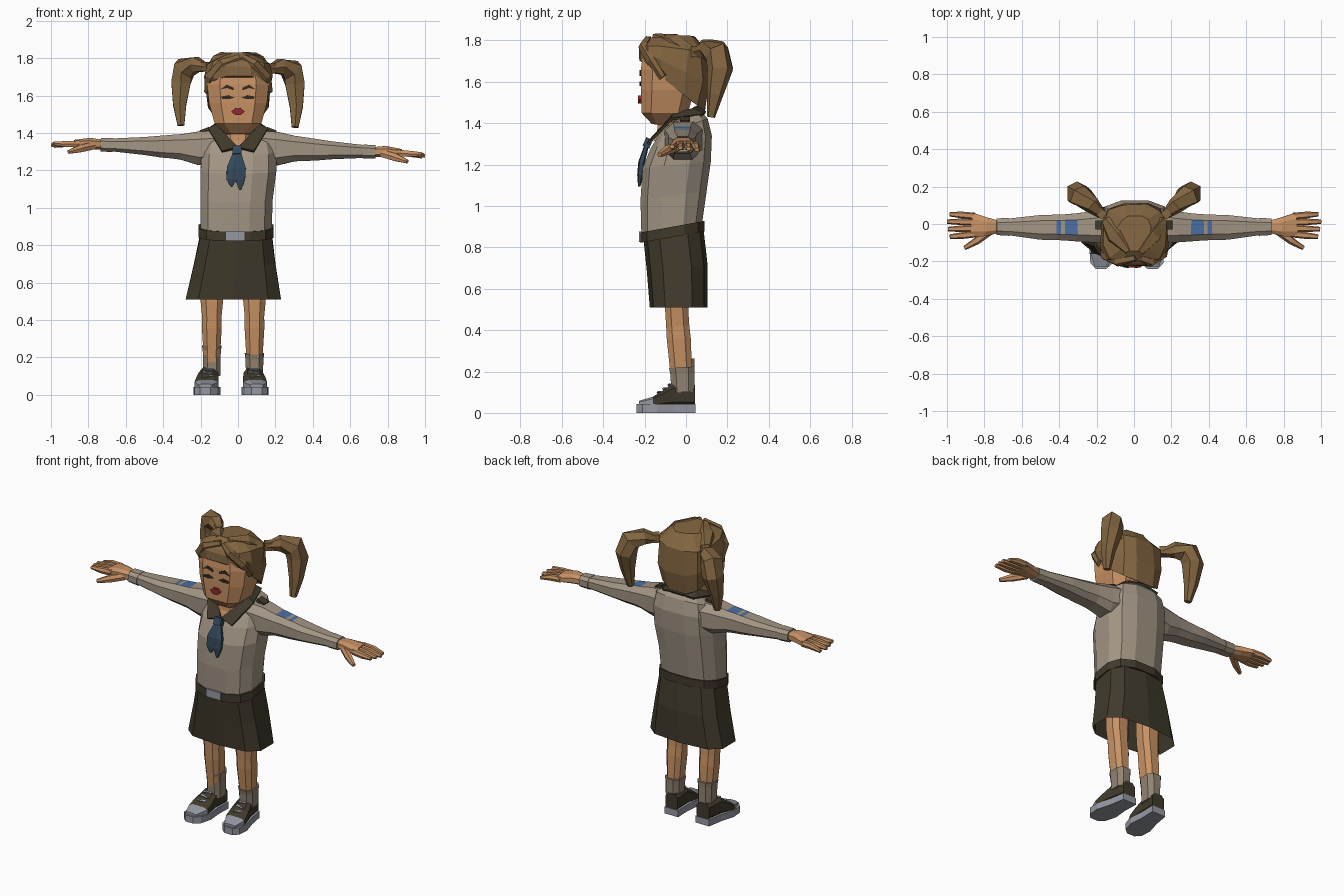
import bpy, bmesh, math, random
from mathutils import Vector

random.seed(4)
cube = bpy.data.objects.get("Cube")
if cube:
    bpy.data.objects.remove(cube)


def material(name, r, g, b):
    lin = [((c / 255 + 0.055) / 1.055) ** 2.4 for c in (r, g, b)] + [1]
    m = bpy.data.materials.new(name)
    m.use_nodes = True
    m.diffuse_color = lin
    m.node_tree.nodes["Principled BSDF"].inputs["Base Color"].default_value = lin
    return m


SKIN = material("skin", 200, 146, 100)
HAIR = material("brown_hair", 132, 102, 65)
SHIRT = material("khaki_shirt", 162, 149, 132)
OLIVE = material("dark_olive", 64, 58, 43)
SLATE = material("slate_scarf", 52, 72, 90)
BLUE = material("blue_patch", 75, 112, 165)
GREY = material("pale_grey", 150, 152, 162)
RED = material("lip_red", 150, 40, 45)
DARK = material("dark_brow", 50, 42, 32)
SOCK = material("sock_beige", 146, 132, 114)


def finish(name, bm, mats):
    bmesh.ops.recalc_face_normals(bm, faces=bm.faces)
    mesh = bpy.data.meshes.new(name)
    bm.to_mesh(mesh)
    bm.free()
    for m in mats:
        mesh.materials.append(m)
    ob = bpy.data.objects.new(name, mesh)
    bpy.context.collection.objects.link(ob)
    return ob


def loft(name, rings, mats, n=8, p=0.75, cap=True, jitter=0, rule=None):
    """Skin rings of (centre, u, v); rounded-square sections with a flat side facing each axis."""
    unit = []
    for i in range(n):
        a = 2 * math.pi * (i + 0.5) / n
        c, s = math.cos(a), math.sin(a)
        unit.append((math.copysign(abs(c) ** p, c), math.copysign(abs(s) ** p, s)))
    mx, my = max(a for a, b in unit), max(b for a, b in unit)
    bm = bmesh.new()
    loops = []
    for c, u, v in rings:
        loop = []
        for a, b in unit:
            shake = Vector([random.uniform(-jitter, jitter) for _ in range(3)])
            loop.append(bm.verts.new(Vector(c) + Vector(u) * a / mx + Vector(v) * b / my + shake))
        loops.append(loop)
    for a, b in zip(loops, loops[1:]):
        for i in range(n):
            j = (i + 1) % n
            bm.faces.new((a[i], a[j], b[j], b[i]))
    if cap:
        bm.faces.new(loops[0])
        bm.faces.new(loops[-1])
    bmesh.ops.recalc_face_normals(bm, faces=bm.faces)
    if rule:
        for f in bm.faces:
            f.material_index = int(rule(f.calc_center_median(), f.normal))
    return finish(name, bm, mats)


def body(name, rows, mat, **kw):
    """Upright loft from rows of (x min, x max, y min, y max, z, tilt)."""
    rings = [(((a + b) / 2, (c + d) / 2, z), ((b - a) / 2, 0, 0),
              (0, (d - c) / 2, t * (d - c) / 2)) for a, b, c, d, z, t in rows]
    return loft(name, rings, [mat], **kw)


def tube(name, pts, mats, **kw):
    """Loft along a path of (x, y, z, radius, depth radius)."""
    P = [Vector(q[:3]) for q in pts]
    rings = []
    for i, q in enumerate(pts):
        t = (P[min(i + 1, len(P) - 1)] - P[max(i - 1, 0)]).normalized()
        u = Vector((0, 1, 0)).cross(t).normalized()
        rings.append((P[i], u * q[3], t.cross(u) * q[4]))
    return loft(name, rings, mats, **kw)


def box(name, at, size, mat, rot=(0, 0, 0)):
    bm = bmesh.new()
    bmesh.ops.create_cube(bm, size=1)
    for v in bm.verts:
        v.co = Vector([c * s for c, s in zip(v.co, size)])
    ob = finish(name, bm, [mat])
    ob.location, ob.rotation_euler = at, rot
    return ob


def plate(name, outline, y, depth, mat):
    """Thin plate facing the front, from an (x, z) outline."""
    bm = bmesh.new()
    face = bm.faces.new([bm.verts.new((x, y, z)) for x, z in outline])
    out = bmesh.ops.extrude_face_region(bm, geom=[face])
    for v in out["geom"]:
        if isinstance(v, bmesh.types.BMVert):
            v.co.y -= depth
    return finish(name, bm, [mat])


# Torso, neck, skirt and belt
body("shirt_body", [(-.2, .18, -.215, .075, .87, .2), (-.2, .185, -.22, .1, 1.05, .15),
                    (-.2, .205, -.21, .12, 1.2, .1), (-.195, .205, -.17, .125, 1.31, .2),
                    (-.18, .19, -.135, .105, 1.38, .35), (-.115, .125, -.11, .07, 1.42, .45)],
     SHIRT, n=12)
body("neck", [(-.1, .1, -.158, .04, 1.385, .75), (-.08, .08, -.14, .03, 1.4, .5),
              (-.075, .075, -.13, .02, 1.47, 0)], SKIN)
body("skirt", [(-.2, .18, -.205, .085, .86, .18), (-.235, .2, -.19, .105, .7, .06),
               (-.28, .23, -.175, .105, .51, 0)], OLIVE, n=10, p=.65, cap=False)
body("belt", [(-.21, .19, -.22, .09, z, .18) for z in (.85, .9)], OLIVE, n=12)
box("belt_buckle", (-.015, -.218, .851), (.1, .018, .05), GREY)

# Collar, one half mirrored
inner = [(0, .05, 1.48), (.09, .025, 1.465), (.115, -.06, 1.44), (0, -.17, 1.32)]
outer = [(0, .095, 1.45), (.11, .08, 1.44), (.158, -.07, 1.42), (.085, -.185, 1.3)]
bm = bmesh.new()
top, low = [[bm.verts.new(q) for q in row] for row in (inner, outer)]
for i in range(3):
    bm.faces.new((top[i], top[i + 1], low[i + 1], low[i]))
collar = finish("collar", bm, [OLIVE])
collar.modifiers.new("mirror", "MIRROR")
thick = collar.modifiers.new("thickness", "SOLIDIFY")
thick.thickness, thick.offset = .014, 0

# Neck scarf
box("scarf_knot", (-.005, -.185, 1.305), (.05, .035, .045), SLATE, (-.4, 0, 0))
for name, tip, z in (("scarf_tail_right", -.035, 1.115), ("scarf_tail_left", .012, 1.095)):
    tube(name, [(-.005, -.185, 1.31, .015, .01), (tip * .8, -.215, 1.21, .032, .016),
                (tip, -.222, 1.15, .026, .014), (tip, -.226, z, .006, .006)], [SLATE], n=6)

# Head and face
body("head", [(-.06, .06, -.165, -.04, 1.39, -.1), (-.125, .125, -.215, .01, 1.45, 0),
              (-.155, .155, -.218, .04, 1.56, 0), (-.165, .165, -.218, .06, 1.66, 0),
              (-.15, .15, -.205, .06, 1.76, 0)], SKIN, p=.6)
for s, side in ((1, "left"), (-1, "right")):
    plate("eye_" + side, [(s * x, z) for x, z in
          ((.018, 1.588), (.05, 1.602), (.09, 1.594), (.085, 1.582), (.05, 1.58))], -.215, .009, DARK)
    plate("eyebrow_" + side, [(s * x, z) for x, z in
          ((.022, 1.628), (.024, 1.642), (.06, 1.658), (.095, 1.632), (.06, 1.64))], -.215, .009, DARK)
plate("lips", [(-.036, 1.515), (-.012, 1.535), (0, 1.529), (.012, 1.535), (.036, 1.515),
               (.015, 1.495), (-.015, 1.495)], -.214, .018, RED)

# Hair cap, sloping from the forehead down to the nape
body("hair_cap", [(-.165, .165, -.222, .09, 1.585, -.78), (-.18, .18, -.226, .115, 1.67, -.5),
                  (-.165, .17, -.215, .105, 1.76, -.15), (-.085, .09, -.15, .04, 1.82, -.05)],
     HAIR, n=12, jitter=.007)
for s, side in ((1, "left"), (-1, "right")):
    tube("fringe_" + side, [(.02 + s * .01, -.18, 1.8, .02, .02), (s * .085, -.205, 1.765, .03, .022),
                            (s * .145, -.165, 1.7, .032, .025), (s * .163, -.11, 1.62, .018, .02)],
         [HAIR], n=6, jitter=.004)
    tube("crown_lock_" + side, [(s * .03, -.15, 1.805, .025, .02), (s * .1, -.06, 1.79, .035, .05),
                                (s * .15, .02, 1.745, .02, .03)], [HAIR], n=6, jitter=.004)
    # Pigtails hang from a band behind each temple
    lift = .01 if s < 0 else 0
    box("hair_band_" + side, (s * .175, .055, 1.745 + lift), (.045, .045, .05), HAIR, (0, 0, s * .7))
    tube("pigtail_" + side, [(s * q[0], q[1], q[2] + lift, q[3], q[4]) for q in (
        (.17, .05, 1.74, .02, .025), (.225, .1, 1.755, .04, .045), (.285, .15, 1.735, .058, .06),
        (.305, .165, 1.66, .052, .062), (.312, .14, 1.54, .035, .04), (.305, .12, 1.43, .018, .02))],
        [HAIR], n=6)

# Arms, hands and shoulder straps
for s, side in ((1, "left"), (-1, "right")):
    rise = .07 if s < 0 else 0

    def arm(pts):
        return [(s * x, y, z + rise * max(0, x - .17), a, b) for x, y, z, a, b in pts]

    tube("sleeve_" + side, arm([(.13, -.01, 1.325, .085, .095), (.21, -.015, 1.315, .09, .085),
                                (.305, -.018, 1.316, .068, .075), (.37, -.018, 1.313, .062, .07),
                                (.39, -.018, 1.311, .06, .069), (.415, -.018, 1.31, .058, .068),
                                (.5, -.018, 1.307, .048, .066), (.69, -.015, 1.3, .033, .042)]),
         [SHIRT, BLUE], p=.7, rule=lambda c, n: n.z > .8 and (
             .305 < abs(c.x) < .37 or .39 < abs(c.x) < .415))
    tube("cuff_" + side, arm([(.67, -.015, 1.3, .038, .048), (.735, -.015, 1.298, .036, .044)]), [SHIRT])
    tube("palm_" + side, arm([(.72, -.015, 1.298, .026, .032), (.79, -.015, 1.3, .03, .05),
                              (.87, -.005, 1.292, .022, .066)]), [SKIN])
    for i in range(4):
        y = .042 - i * .032
        tip = (.985, 1, .995, .985)[i]
        tube("finger_%d_%s" % (i + 1, side), arm([(.85, y, 1.293, .018, .018),
             (.92, y * 1.15, 1.288, .016, .018), (tip, y * 1.25, 1.272 + .005 * i, .009, .012)]),
             [SKIN], n=6)
    tube("thumb_" + side, arm([(.77, -.04, 1.29, .02, .02), (.84, -.09, 1.27, .02, .02),
                               (.905, -.128, 1.247, .01, .012)]), [SKIN], n=6)
    box("shoulder_strap_" + side, (s * .178, -.005, 1.413), (.055, .05, .02), OLIVE, (0, s * .35, 0))

# Legs, socks and shoes
for cx, side, top in ((.088, "left", .22), (-.14, "right", .26)):
    turn = .02 if cx > 0 else -.02
    tube("leg_" + side, [(cx, -.045, .75, .065, .06), (cx, -.045, .5, .06, .056),
                         (cx, -.04, .42, .052, .056), (cx, -.035, .36, .053, .058),
                         (cx, -.022, .18, .042, .052)], [SKIN])
    tube("sock_" + side, [(cx, -.015, .1, .045, .055), (cx, -.018, top - .03, .048, .058),
                          (cx, -.02, top, .052, .062)], [SOCK])
    fx = cx - .012

    def step(y):
        return fx + turn * (-y / .2)

    half = [(.048, .047), (.055, -.05), (.072, -.14), (.06, -.21), (.028, -.24)]
    outline = [(step(y) + w, y) for w, y in half] + [(step(y) - w, y) for w, y in reversed(half)]
    bm = bmesh.new()
    rows = [[bm.verts.new((x, y, z)) for x, y in outline] for z in (0, .042)]
    for row in rows:
        bm.faces.new(row)
    for i in range(len(outline)):
        j = (i + 1) % len(outline)
        bm.faces.new((rows[0][i], rows[0][j], rows[1][j], rows[1][i]))
    finish("sole_" + side, bm, [GREY])
    loft("shoe_" + side, [((step(y), y, (.03 + h) / 2), (w, 0, 0), (0, 0, (h - .03) / 2))
                          for y, w, h in ((.043, .043, .135), (-.06, .05, .145), (-.11, .06, .11),
                                          (-.16, .064, .078), (-.228, .035, .058))],
         [OLIVE, GREY], p=.6, rule=lambda c, n: c.y < -.16)
    for i in range(3):
        y = -.078 - i * .026
        box("lace_%d_%s" % (i + 1, side), (step(y), y, .135 - i * .018), (.052, .009, .009),
            GREY, (.6, 0, (-1) ** i * .25))
